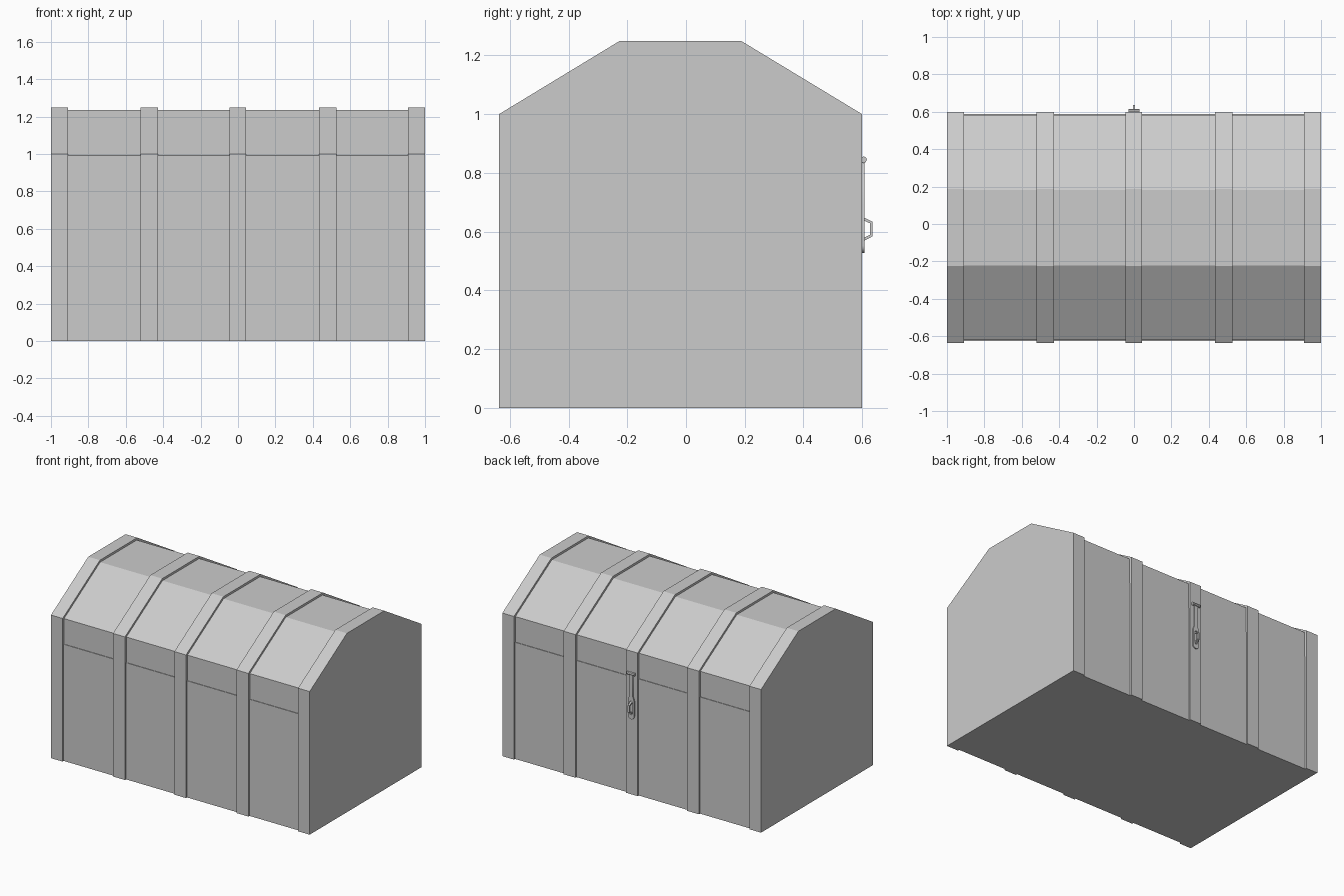
import bpy, bmesh, math

if "Cube" in bpy.data.objects:
    bpy.data.objects.remove(bpy.data.objects["Cube"])


def prism(name, profile, x0, x1):
    """Extrude a (y, z) profile along x."""
    bm = bmesh.new()
    face = bm.faces.new([bm.verts.new((x0, y, z)) for y, z in profile])
    ext = bmesh.ops.extrude_face_region(bm, geom=[face])["geom"]
    moved = [v for v in ext if isinstance(v, bmesh.types.BMVert)]
    bmesh.ops.translate(bm, vec=(x1 - x0, 0, 0), verts=moved)
    bmesh.ops.recalc_face_normals(bm, faces=bm.faces)
    mesh = bpy.data.meshes.new(name)
    bm.to_mesh(mesh)
    bm.free()
    obj = bpy.data.objects.new(name, mesh)
    bpy.context.collection.objects.link(obj)
    return obj


def arc(cx, cz, r, a0, a1, n):
    return [(cx + r * math.cos(math.radians(a0 + (a1 - a0) * i / n)),
             cz + r * math.sin(math.radians(a0 + (a1 - a0) * i / n)))
            for i in range(n + 1)]


FRONT, BACK, SEAM = -0.637, 0.60, 0.815

# Lower box, slightly proud of the lid so the seam reads as a small ledge
prism("chest_body", [(FRONT + 0.012, 0), (BACK - 0.012, 0),
                     (BACK - 0.012, SEAM), (FRONT + 0.012, SEAM)], -0.95, 0.95)

# Faceted lid
prism("chest_lid", [(FRONT + 0.016, SEAM), (BACK - 0.016, SEAM), (BACK - 0.016, 0.993),
                    (0.182, 1.235), (-0.222, 1.235), (FRONT + 0.016, 0.993)], -0.95, 0.95)

# Five raised bands, the outer two closing the ends
band = [(FRONT, 0), (BACK, 0), (BACK, 1.0), (0.187, 1.25), (-0.225, 1.25), (FRONT, 1.0)]
for i, (a, b) in enumerate([(-1, -0.91), (-0.52, -0.428), (-0.046, 0.044),
                            (0.434, 0.526), (0.91, 1)]):
    prism(f"band_{i + 1}", band, a, b)

# Hasp: narrow strap widening to a rounded, slotted end
outer = [(-0.013, 0.84), (-0.013, 0.69), (-0.024, 0.66)] \
    + arc(0, 0.552, 0.024, 180, 360, 8) + [(0.024, 0.66), (0.013, 0.69), (0.013, 0.84)]
slot = arc(0, 0.645, 0.011, 0, 180, 6) + arc(0, 0.57, 0.011, 180, 360, 6)
curve = bpy.data.curves.new("hasp", "CURVE")
curve.dimensions = "2D"
curve.fill_mode = "BOTH"
curve.extrude = 0.004
for pts in (outer, slot):
    spline = curve.splines.new("POLY")
    spline.points.add(len(pts) - 1)
    for p, (x, z) in zip(spline.points, pts):
        p.co = (x, z, 0, 1)
    spline.use_cyclic_u = True
hasp = bpy.data.objects.new("hasp", curve)
bpy.context.collection.objects.link(hasp)
hasp.rotation_euler.x = math.pi / 2
hasp.location.y = BACK + 0.004
bpy.context.view_layer.objects.active = hasp
hasp.select_set(True)
bpy.ops.object.convert(target="MESH")

# Hinge barrel at the top of the hasp
prism("hasp_hinge", arc(0.605, 0.845, 0.011, 0, 315, 7), -0.03, 0.03)

# Staple loop through the slot
prism("staple", [(0.598, 0.652), (0.635, 0.634), (0.635, 0.584), (0.598, 0.564),
                 (0.598, 0.574), (0.627, 0.590), (0.627, 0.628), (0.598, 0.642)],
      -0.006, 0.006)
